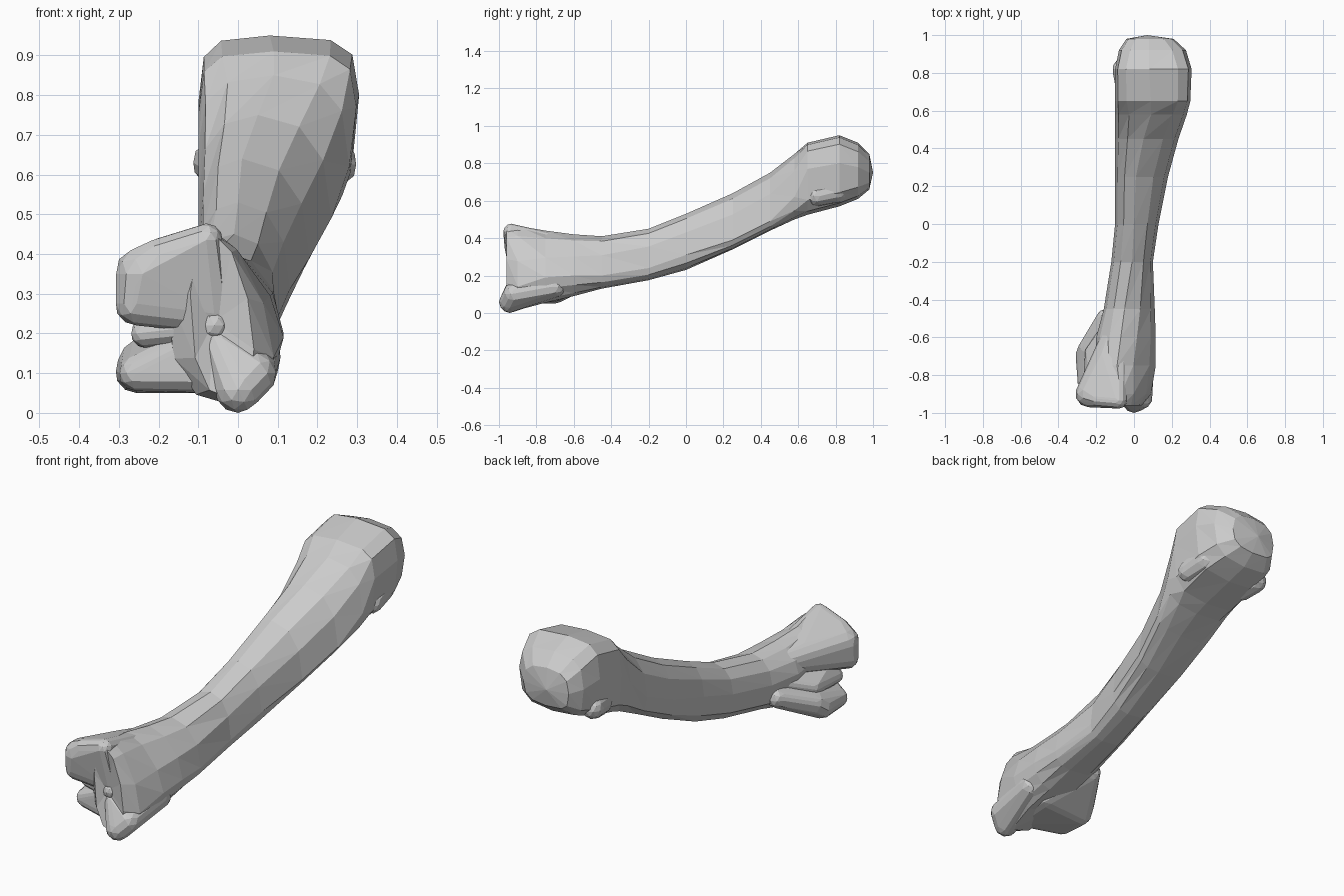
import bpy, bmesh, math
from mathutils import Vector, Matrix

if "Cube" in bpy.data.objects:
    bpy.data.objects.remove(bpy.data.objects["Cube"])

bone = bpy.data.materials.new("bone grey")
bone.diffuse_color = (0.6, 0.6, 0.6, 1)
bone.use_nodes = True
bone.node_tree.nodes["Principled BSDF"].inputs["Base Color"].default_value = bone.diffuse_color


def finish(name, bm):
    bmesh.ops.recalc_face_normals(bm, faces=bm.faces)
    mesh = bpy.data.meshes.new(name)
    bm.to_mesh(mesh)
    bm.free()
    mesh.materials.append(bone)
    ob = bpy.data.objects.new(name, mesh)
    bpy.context.collection.objects.link(ob)
    return ob


def ring(xl, zl, xr, zr, xt, zt, xb, zb, power):
    """Closed section through left, top, right and bottom extremes."""
    L, T, R, B = (Vector(p) for p in ((xl, zl), (xt, zt), (xr, zr), (xb, zb)))
    pts = []
    # the lower left corner is fuller than the others
    for a, b, p in ((L, T, power), (T, R, power), (R, B, power), (B, L, power + 1)):
        o = Vector((T.x if T in (a, b) else B.x, L.y if L in (a, b) else R.y))
        for k in range(3):
            t = k / 3 * math.pi / 2
            u, v = math.cos(t) ** (2 / p), math.sin(t) ** (2 / p)
            pts.append(o + (a - o) * u + (b - o) * v)
    return pts


def loft(name, rows, front_tip, back_tip):
    bm = bmesh.new()
    rings = []
    for y, power, *sec in rows:
        rings.append([bm.verts.new((p.x, y, p.y)) for p in ring(*sec, power)])
    n = len(rings[0])
    for r0, r1 in zip(rings, rings[1:]):
        for i in range(n):
            j = (i + 1) % n
            bm.faces.new((r0[i], r0[j], r1[j]))
            bm.faces.new((r0[i], r1[j], r1[i]))
    for r, tip in ((rings[0], front_tip), (rings[-1], back_tip)):
        v = bm.verts.new(tip)
        for i in range(n):
            bm.faces.new((r[i], r[(i + 1) % n], v))
    return finish(name, bm)


def lump(name, balls, detail=2):
    """Faceted convex skin around a few balls (x, y, z, radius)."""
    bm = bmesh.new()
    for x, y, z, r in balls:
        bmesh.ops.create_icosphere(bm, subdivisions=detail, radius=r,
                                   matrix=Matrix.Translation((x, y, z)))
    points = [v.co.copy() for v in bm.verts]
    bm.free()
    bm = bmesh.new()
    for co in points:
        bm.verts.new(co)
    bmesh.ops.convex_hull(bm, input=bm.verts[:])
    loose = [v for v in bm.verts if not v.link_faces]
    bmesh.ops.delete(bm, geom=loose, context='VERTS')
    return finish(name, bm)


# Sections: y, squareness, left x z, right x z, top x z, bottom x z
lower = [
    (-0.96, 1.7, -.12, .30, .04, .16, -.06, .45, .00, .03),
    (-0.90, 1.6, -.18, .31, .09, .14, -.07, .465, .00, .015),
    (-0.75, 1.6, -.20, .31, .115, .19, -.09, .44, .02, .055),
    (-0.60, 1.8, -.20, .29, .115, .20, -.07, .42, .02, .09),
    (-0.45, 2.1, -.16, .28, .11, .20, -.05, .41, .02, .13),
    (-0.20, 2.3, -.12, .32, .10, .24, -.01, .45, .03, .175),
    (0.00, 2.3, -.10, .38, .13, .31, .00, .53, .04, .23),
]
upper = [
    (0.25, 2.3, -.10, .46, .18, .39, .01, .64, .06, .34),
    (0.45, 2.4, -.10, .55, .235, .49, .05, .75, .09, .44),
    (0.58, 2.8, -.10, .67, .28, .62, .09, .85, .10, .50),
    (0.65, 3.6, -.10, .75, .298, .77, .09, .91, .10, .525),
    (0.82, 3.6, -.10, .78, .305, .80, .08, .95, .10, .57),
    (0.92, 3.0, -.08, .76, .275, .78, .08, .91, .09, .61),
    (0.98, 2.7, -.04, .75, .21, .75, .08, .85, .09, .66),
]
loft("shaft_and_head", lower + upper, (-.06, -.93, .23), (.07, 1.0, .75))

# Knuckles at the front end, with the saddle between them
lump("upper_knuckle", [(-.08, -.935, .435, .042), (-.20, -.925, .398, .042),
                       (-.24, -.90, .35, .07), (-.255, -.90, .275, .055),
                       (-.15, -.70, .36, .05), (-.06, -.89, .25, .05),
                       (-.08, -.50, .33, .05)])
lump("lower_knuckle", [(-.255, -.83, .10, .045), (-.255, -.70, .105, .055),
                       (-.24, -.66, .135, .055), (-.15, -.50, .20, .05),
                       (-.04, -.70, .12, .06), (-.04, -.89, .10, .05),
                       (-.06, -.89, .20, .04)])
lump("knuckle_saddle", [(-.235, -.84, .20, .035), (-.215, -.68, .20, .045),
                        (-.06, -.91, .22, .04), (-.10, -.52, .26, .05),
                        (-.20, -.82, .26, .04)])
lump("front_tip", [(.00, -.942, .058, .058), (.04, -.92, .10, .058),
                   (-.05, -.91, .17, .04), (.05, -.70, .14, .06)])

# Bumps low on both sides of the head
lump("left_head_bump", [(-.06, .82, .63, .055), (-.04, .74, .62, .06)])
lump("right_head_bump", [(.245, .70, .625, .055), (.225, .80, .65, .065)])
